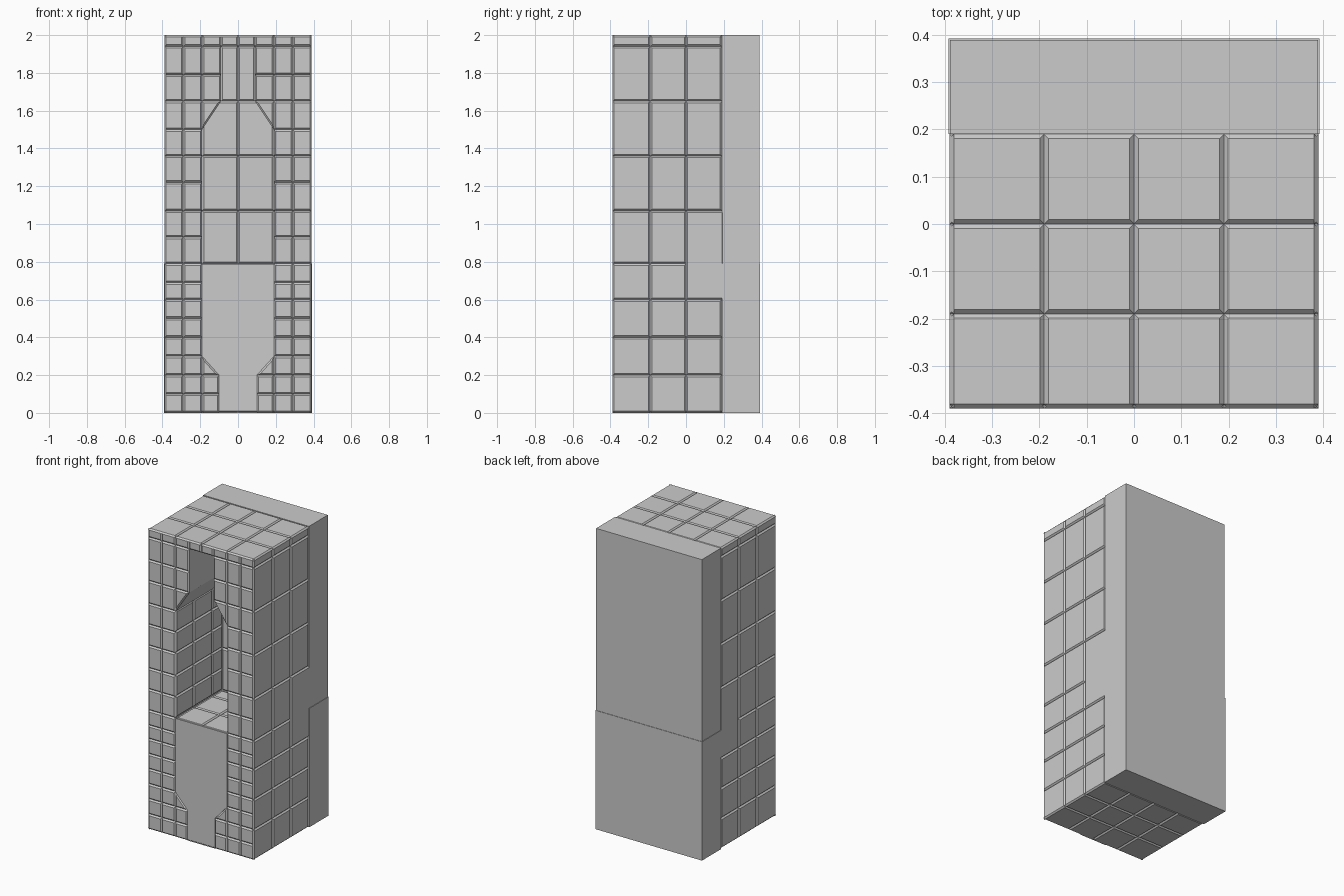
import bpy, bmesh
from mathutils import Vector

if "Cube" in bpy.data.objects:
    bpy.data.objects.remove(bpy.data.objects["Cube"])

E = 0.009          # groove depth and chamfer width
H = 0.39           # outer half width
C = H - E          # core half width


def finish(bm, name):
    me = bpy.data.meshes.new(name)
    bm.to_mesh(me)
    bm.free()
    ob = bpy.data.objects.new(name, me)
    bpy.context.collection.objects.link(ob)
    return ob


def prism(name, profile, y0, y1):
    """Solid from an xz profile extruded along y."""
    bm = bmesh.new()
    f = bm.faces.new([bm.verts.new((x, y0, z)) for x, z in profile])
    r = bmesh.ops.extrude_face_region(bm, geom=[f])
    vs = [v for v in r["geom"] if isinstance(v, bmesh.types.BMVert)]
    bmesh.ops.translate(bm, vec=(0, y1 - y0, 0), verts=vs)
    bmesh.ops.recalc_face_normals(bm, faces=bm.faces)
    return finish(bm, name)


def box(name, hw, z0, z1, y0, y1):
    return prism(name, [(-hw, z0), (hw, z0), (hw, z1), (-hw, z1)], y0, y1)


def tiles(name, polys, place, normal):
    """Raised chamfered blocks from flat polygons placed on a surface."""
    bm = bmesh.new()
    for p in polys:
        f = bm.faces.new([bm.verts.new(place(u, v)) for u, v in p])
        f.normal_update()
        if f.normal.dot(Vector(normal)) < 0:
            f.normal_flip()
    bm.normal_update()
    bmesh.ops.inset_individual(bm, faces=bm.faces[:], thickness=E, depth=E,
                               use_even_offset=True)
    return finish(bm, name)


def grid(us, vs):
    return [[(a, c), (b, c), (b, d), (a, d)]
            for a, b in zip(us, us[1:]) for c, d in zip(vs, vs[1:])]


# Cores behind the blocks
box("lower_core", C, E, 0.79 - E, -C, 0.195)
half = [(0.199, 0.79 - E), (0.199, 1.5), (0.19, 1.5), (0.09, 1.65), (0.09, 1.94)]
arch = [(-x, z) for x, z in half] + half[::-1]
arch += [(C, 0.79 - E), (C, 2 - E), (-C, 2 - E), (-C, 0.79 - E)]
prism("niche_surround", arch, -C, 0.115)
box("niche_back_core", C, 0.79 - E, 2 - E, 0.1 + E, 0.195)

# Smooth rear slabs
box("rear_slab_lower", 0.392, 0, 0.79, 0.19, 0.392)
box("rear_slab_upper", 0.389, 0.79, 2, 0.19, 0.389)

# Smooth front panel, narrowing at the foot
right = [(0.1, 0), (0.1, 0.2), (0.19, 0.3), (0.19, 0.788)]
prism("front_panel", right + [(-x, z) for x, z in reversed(right)], -0.386, -0.375)

# Front blocks around panel and niche
col = [0.19, 0.29, H]
low = [0, 0.1, 0.2, 0.3, 0.4, 0.5, 0.6, 0.69, 0.79]
high = [0.79, 0.93, 1.07, 1.22, 1.36, 1.5, 1.65, 1.79, 1.94, 2]
front = grid(col, low) + grid(col, high)
front += grid([0.1, 0.19], low[:3]) + grid([0.09, 0.19], high[6:])
front += grid([0, 0.09], [1.94, 2])
front += [[(0.1, 0.2), (0.19, 0.2), (0.19, 0.3)],
          [(0.09, 1.65), (0.19, 1.5), (0.19, 1.65)]]
for side, s in (("right", 1), ("left", -1)):
    tiles("front_blocks_" + side, front, lambda u, v: (s * u, -C, v), (0, -1, 0))

    # Side blocks, one block merging into the rear slab
    rows = [0, 0.2, 0.4, 0.6, 0.79, 1.07, 1.36, 1.65, 1.94, 2]
    sides = grid([-H, -0.19, 0], rows)
    sides += grid([0, 0.19], rows[:4]) + grid([0, 0.19], rows[5:])
    sides += grid([0, 0.2], [0.6, 1.07])
    tiles("side_blocks_" + side, sides, lambda u, v: (s * C, u, v), (s, 0, 0))

    # Niche side walls
    walls = grid([-C, -0.19, 0, 0.1 + E], [0.79, 0.93, 1.07, 1.22, 1.36, 1.5])
    tiles("niche_wall_" + side, walls, lambda u, v: (s * 0.199, u, v), (-s, 0, 0))

# Top and bottom blocks
cap = grid([-H, -0.19, 0, 0.19, H], [-H, -0.19, 0, 0.19])
tiles("top_blocks", cap, lambda u, v: (u, v, 2 - E), (0, 0, 1))
tiles("bottom_blocks", cap, lambda u, v: (u, v, E), (0, 0, -1))

# Niche back wall and floor
back = grid([-0.19, 0, 0.19], [0.79, 1.07, 1.36, 1.65])
back += grid([-0.09, 0, 0.09], [1.65, 1.94])
tiles("niche_back", back, lambda u, v: (u, 0.1 + E, v), (0, -1, 0))
tiles("niche_floor", grid([-0.19, 0, 0.19], [-C, -0.19, 0, 0.1]),
      lambda u, v: (u, v, 0.79 - E), (0, 0, 1))
